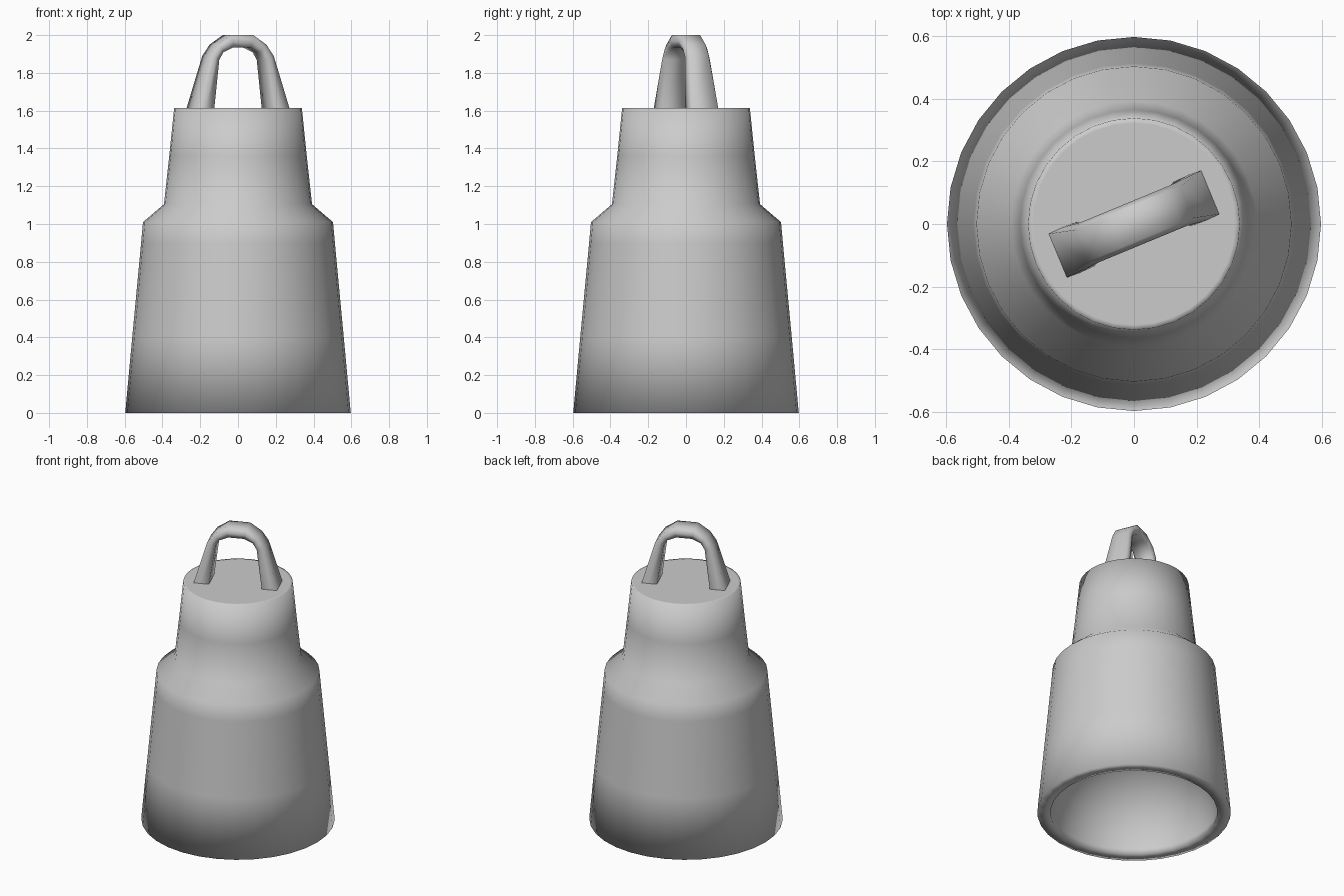
import bpy
import bmesh
import math

old = bpy.data.objects.get("Cube")
if old:
    bpy.data.objects.remove(old)

SIDES = 32
CAP_Z = 1.615

# One plain grey for the whole weight
grey = bpy.data.materials.new("plain grey")
grey.use_nodes = True
grey.diffuse_color = (0.6, 0.6, 0.6, 1)
bsdf = next(n for n in grey.node_tree.nodes if n.type == "BSDF_PRINCIPLED")
bsdf.inputs["Base Color"].default_value = grey.diffuse_color


def finish(bm, name):
    """Turn a bmesh into a smooth grey object."""
    bmesh.ops.recalc_face_normals(bm, faces=bm.faces)
    for face in bm.faces:
        face.smooth = True
    mesh = bpy.data.meshes.new(name)
    bm.to_mesh(mesh)
    bm.free()
    mesh.materials.append(grey)
    obj = bpy.data.objects.new(name, mesh)
    bpy.context.collection.objects.link(obj)
    return obj


def skin(bm, rings):
    """Bridge successive closed rings and cap both ends."""
    loops = [[bm.verts.new(p) for p in ring] for ring in rings]
    for low, high in zip(loops, loops[1:]):
        for i in range(len(low)):
            j = (i + 1) % len(low)
            bm.faces.new((low[i], low[j], high[j], high[i]))
    return bm.faces.new(loops[0]), bm.faces.new(loops[-1])


def circle(radius, z):
    return [(radius * math.cos(math.tau * i / SIDES),
             radius * math.sin(math.tau * i / SIDES), z) for i in range(SIDES)]


# Body: domed hollow underneath, flared skirt, shoulder, neck and flat cap
hollow = [(0.515 * math.cos(math.radians(a)), 0.5 * math.sin(math.radians(a)))
          for a in (84, 70, 56, 42, 28, 14, 4, 0)]
shell = [(0.597, 0.0), (0.56, 0.4), (0.513, 0.9), (0.503, 1.01),
         (0.392, 1.105), (0.364, 1.36), (0.338, CAP_Z), (0.322, CAP_Z)]
bm = bmesh.new()
skin(bm, [circle(r, z) for r, z in hollow + shell])
finish(bm, "body")

# Handle: six-sided section swept over an arch
# (outer offset, outer z, inner offset, inner z, face half width, middle half width)
half = [(0.266, CAP_Z - 0.01, 0.168, CAP_Z - 0.01, 0.076, 0.078),
        (0.182, 1.89, 0.13, 1.87, 0.055, 0.07),
        (0.14, 1.95, 0.105, 1.91, 0.054, 0.07),
        (0.065, 2.0, 0.05, 1.935, 0.054, 0.07)]
stations = half + [(-a, b, -c, d, e, f) for a, b, c, d, e, f in reversed(half)]


def section(outer, oz, inner, iz, face, middle):
    mid, mz = (outer + inner) / 2, (oz + iz) / 2
    return [(outer, -face, oz), (outer, face, oz), (mid, middle, mz),
            (inner, face, iz), (inner, -face, iz), (mid, -middle, mz)]


bm = bmesh.new()
ends = skin(bm, [section(*s) for s in stations])
bmesh.ops.delete(bm, geom=list(ends), context="FACES_ONLY")
handle = finish(bm, "handle")
handle.rotation_euler.z = math.radians(22.5)
